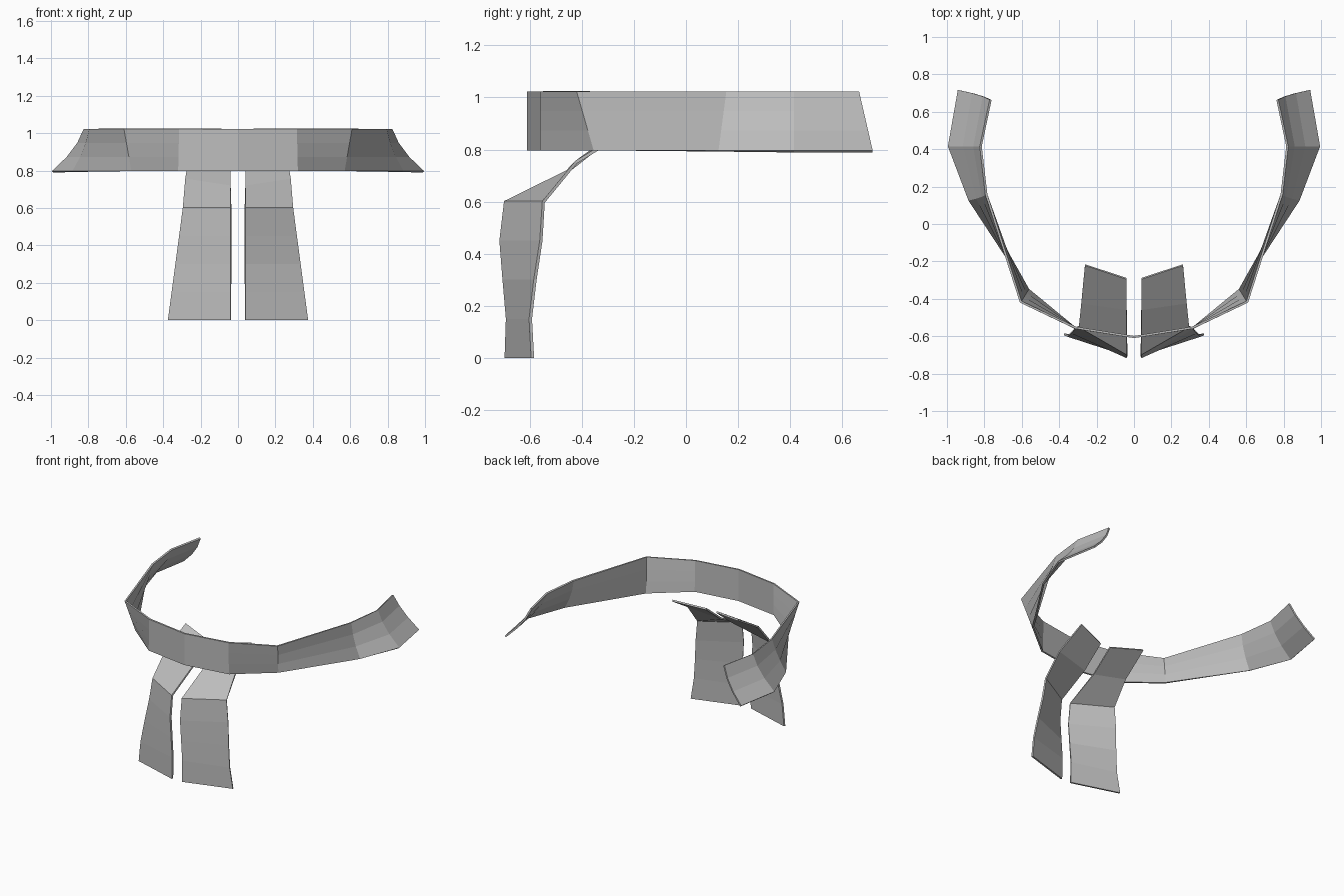
import bpy

if "Cube" in bpy.data.objects:
    bpy.data.objects.remove(bpy.data.objects["Cube"])

grey = bpy.data.materials.new("cloth grey")
grey.diffuse_color = (0.5, 0.5, 0.5, 1)
grey.use_nodes = True
grey.node_tree.nodes["Principled BSDF"].inputs["Base Color"].default_value = grey.diffuse_color


def cloth_strip(name, rows, merge, flip=False):
    """Skin a grid of points, mirror it across x = 0 and give it cloth thickness."""
    n = len(rows[0])
    verts = [p for row in rows for p in row]
    faces = []
    for i in range(len(rows) - 1):
        for j in range(n - 1):
            a, b = i * n + j, (i + 1) * n + j
            f = (a, b, b + 1, a + 1)
            faces.append(f[::-1] if flip else f)
    mesh = bpy.data.meshes.new(name)
    mesh.from_pydata(verts, [], faces)
    mesh.materials.append(grey)
    ob = bpy.data.objects.new(name, mesh)
    bpy.context.collection.objects.link(ob)
    mir = ob.modifiers.new("mirror", 'MIRROR')
    mir.use_mirror_merge = merge
    mir.use_clip = merge
    sol = ob.modifiers.new("thickness", 'SOLIDIFY')
    sol.thickness = 0.012
    sol.offset = -1
    return ob


# neck band: bottom (x, y) and top (x, y) at each station, from front centre to rear end
stations = [
    ((0.00, -0.61), (0.00, -0.61), 0.0),
    ((0.32, -0.56), (0.315, -0.56), 0.0),
    ((0.57, -0.355), (0.61, -0.42), 0.0),
    ((0.885, 0.125), (0.795, 0.155), 0.012),
    ((0.995, 0.415), (0.825, 0.415), 0.025),
    ((0.942, 0.717), (0.772, 0.665), 0.022),
]
band = []
for (bx, by), (tx, ty), sag in stations:
    row = []
    for k in range(4):
        t = k / 3
        curve = sag * 4 * t * (1 - t)      # concave flare toward the rear
        row.append((bx + (tx - bx) * t - curve, by + (ty - by) * t, 0.797 + 0.226 * t))
    band.append(row)
cloth_strip("neck_band", band, True)

# hanging tails: inner y, inner z, outer x, outer y, outer z
profile = [
    (-0.697, 0.0, 0.375, -0.595, 0.0),
    (-0.692, 0.15, 0.355, -0.603, 0.15),
    (-0.705, 0.30, 0.335, -0.585, 0.30),
    (-0.717, 0.45, 0.315, -0.562, 0.45),
    (-0.699, 0.602, 0.295, -0.552, 0.602),
    (-0.46, 0.72, 0.282, -0.425, 0.757),
    (-0.295, 0.85, 0.262, -0.222, 0.88),
]
tails = [[(0.04, iy, iz), (ox, oy, oz)] for iy, iz, ox, oy, oz in profile]
cloth_strip("hanging_tails", tails, False, flip=True)
